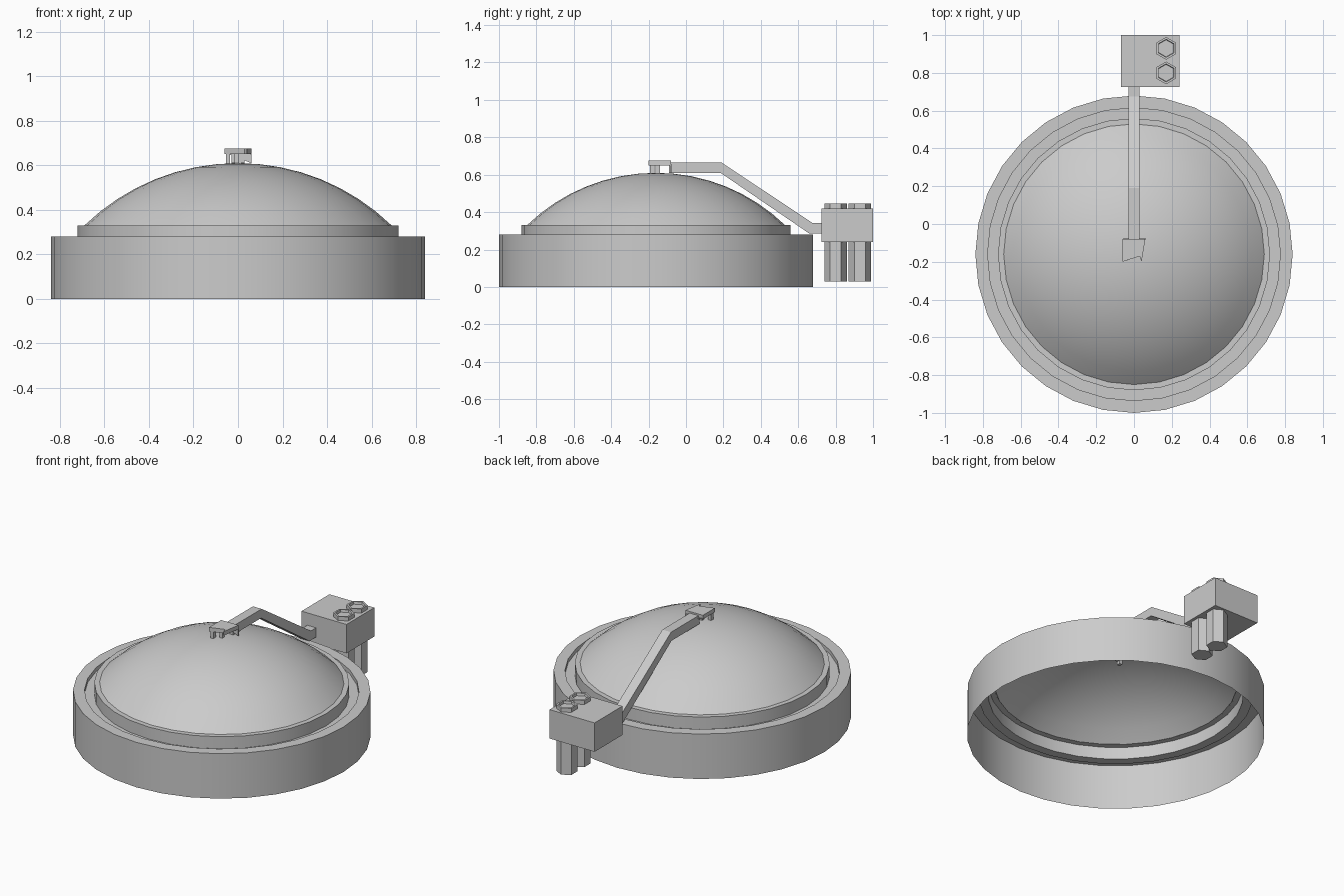
import bpy, bmesh, math

if "Cube" in bpy.data.objects:
    bpy.data.objects.remove(bpy.data.objects["Cube"])

CY = -0.16  # centre of the round body along y


def finish(name, bm, smooth=False):
    bmesh.ops.remove_doubles(bm, verts=bm.verts, dist=1e-5)
    bmesh.ops.recalc_face_normals(bm, faces=bm.faces)
    me = bpy.data.meshes.new(name)
    bm.to_mesh(me)
    bm.free()
    ob = bpy.data.objects.new(name, me)
    bpy.context.collection.objects.link(ob)
    if smooth:
        bpy.ops.object.select_all(action='DESELECT')
        ob.select_set(True)
        bpy.context.view_layer.objects.active = ob
        bpy.ops.object.shade_smooth_by_angle(angle=math.radians(30))
    return ob


def lathe(name, profile, sides=32):
    bm = bmesh.new()
    vs = [bm.verts.new((0, CY + r, z)) for r, z in profile]
    es = [bm.edges.new(p) for p in zip(vs, vs[1:])]
    bmesh.ops.spin(bm, geom=vs + es, cent=(0, CY, 0), axis=(0, 0, 1),
                   angle=2 * math.pi, steps=sides)
    ob = finish(name, bm, True)
    return ob


def prism(name, points, offset):
    bm = bmesh.new()
    face = bm.faces.new([bm.verts.new(p) for p in points])
    new = bmesh.ops.extrude_face_region(bm, geom=[face], use_keep_orig=True)['geom']
    bmesh.ops.translate(bm, vec=offset,
                        verts=[v for v in new if isinstance(v, bmesh.types.BMVert)])
    return finish(name, bm)


def box(name, x0, x1, y0, y1, z0, z1):
    return prism(name, [(x0, y0, z0), (x1, y0, z0), (x1, y1, z0), (x0, y1, z0)],
                 (0, 0, z1 - z0))


# Open-bottomed outer wall with rim, groove and inner collar
lathe("body_shell", [(0.84, 0), (0.84, 0.28), (0.775, 0.28), (0.775, 0.255),
                     (0.72, 0.255), (0.72, 0.33), (0.685, 0.33)])

# Shallow domed lid, a spherical cap
R, A = 0.99, math.asin(0.69 / 0.99)
lathe("dome", [(R * math.sin(A * i / 8), 0.61 - R + R * math.cos(A * i / 8))
               for i in range(8, -1, -1)])

# Cranked arm running from the dome top to the hinge block
arm = [(-0.09, 0.665), (0.19, 0.665), (0.675, 0.343), (0.73, 0.343),
       (0.73, 0.285), (0.66, 0.285), (0.185, 0.61), (-0.09, 0.61)]
prism("arm", [(-0.03, y, z) for y, z in arm], (0.06, 0, 0))

# Bracket at the arm tip with a slanted front and prongs through the dome
tip = [(-0.06, -0.08), (0.06, -0.08), (0.04, -0.2), (0.03, -0.17), (-0.06, -0.2)]
prism("tip_plate", [(x, y, 0.65) for x, y in tip], (0, 0, 0.025))
prism("tip_gusset", [(-0.055, -0.085, 0.655), (0.06, -0.085, 0.655),
                     (0.06, -0.085, 0.61)], (0, 0.01, 0))
for i, (x, y) in enumerate([(-0.045, -0.18), (-0.005, -0.15)]):
    box(f"tip_prong_{i + 1}", x - 0.01, x + 0.01, y - 0.012, y + 0.012, 0.48, 0.655)

# Hinge block
box("hinge_block", -0.07, 0.24, 0.725, 1.0, 0.24, 0.42)

# Two hexagonal posts through the block with recessed tops
for i, y in enumerate((0.80, 0.93)):
    bm = bmesh.new()
    prof = [(0, 0.03), (0.06, 0.03), (0.06, 0.445), (0.048, 0.445), (0.045, 0.43), (0, 0.43)]
    vs = [bm.verts.new((0.17, y + r, z)) for r, z in prof]
    es = [bm.edges.new(p) for p in zip(vs, vs[1:])]
    bmesh.ops.spin(bm, geom=vs + es, cent=(0.17, y, 0), axis=(0, 0, 1),
                   angle=2 * math.pi, steps=6)
    finish(f"hex_post_{i + 1}", bm)
